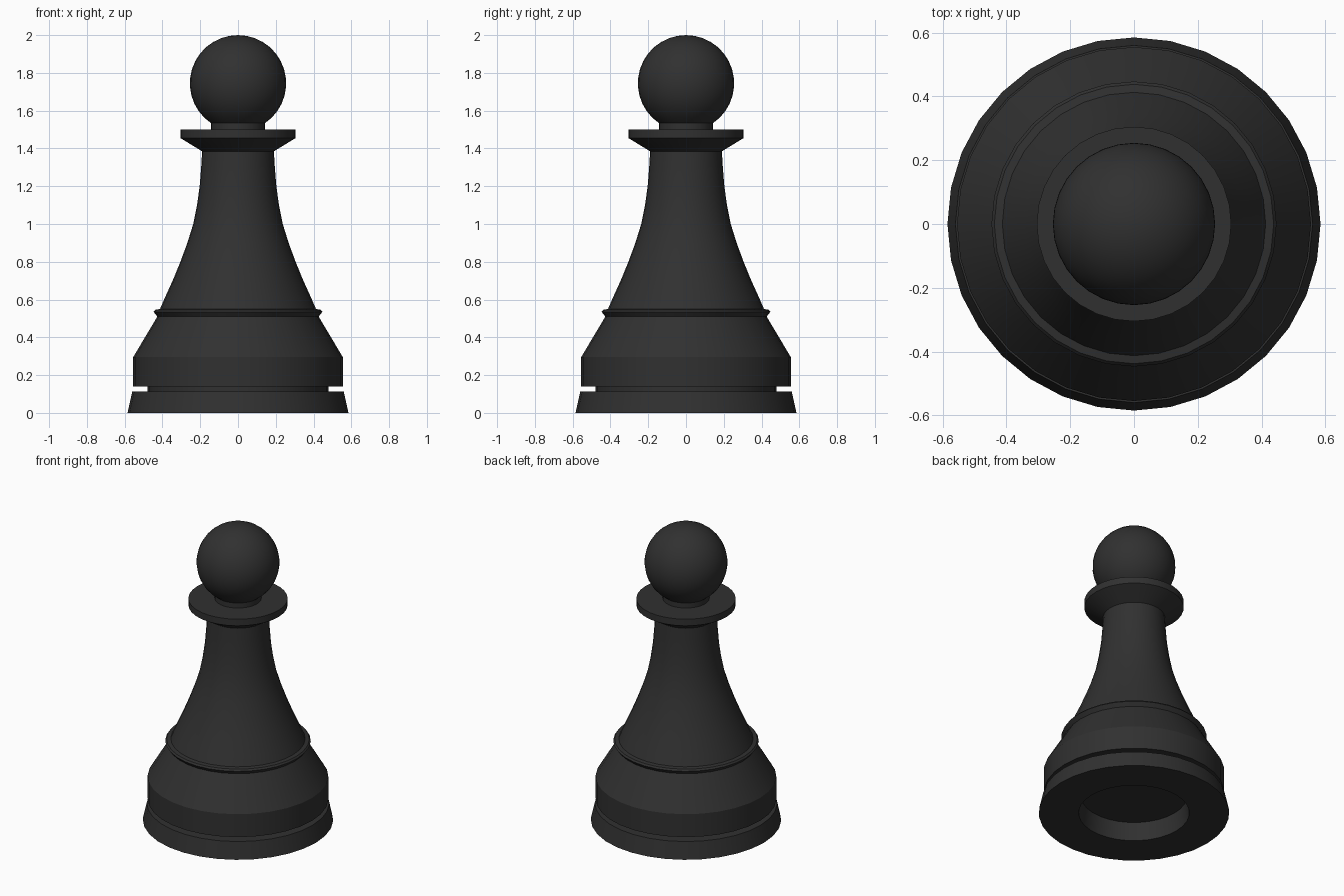
import bpy
import math

if "Cube" in bpy.data.objects:
    bpy.data.objects.remove(bpy.data.objects["Cube"])

SIDES = 32

black = bpy.data.materials.new("matte_black")
black.diffuse_color = (0.03, 0.03, 0.03, 1)
black.use_nodes = True
black.node_tree.nodes["Principled BSDF"].inputs["Base Color"].default_value = black.diffuse_color


def lathe(name, profile):
    """Revolve (radius, height) points around z; radius 0 makes a pole."""
    verts, rings, faces = [], [], []
    for r, z in profile:
        start = len(verts)
        count = 1 if r == 0 else SIDES
        for i in range(count):
            a = 2 * math.pi * i / SIDES
            verts.append((r * math.cos(a), r * math.sin(a), z))
        rings.append([start + i % count for i in range(SIDES)])
    for low, high in zip(rings, rings[1:]):
        for i in range(SIDES):
            j = (i + 1) % SIDES
            quad = [low[i], low[j], high[j], high[i]]
            faces.append(list(dict.fromkeys(quad)))
    mesh = bpy.data.meshes.new(name)
    mesh.from_pydata(verts, [], faces)
    mesh.materials.append(black)
    obj = bpy.data.objects.new(name, mesh)
    bpy.context.collection.objects.link(obj)
    bpy.ops.object.select_all(action='DESELECT')
    obj.select_set(True)
    bpy.context.view_layer.objects.active = obj
    bpy.ops.object.shade_smooth_by_angle(angle=math.radians(30))
    return obj


# Foot with the hollow underneath and the groove above
lathe("foot", [(0, 0.12), (0.325, 0.12), (0.34, 0), (0.585, 0),
               (0.56, 0.112), (0.48, 0.112), (0.48, 0.14)])

# Heavy base drum with sloped shoulder
lathe("base_drum", [(0.48, 0.14), (0.555, 0.14), (0.555, 0.295), (0.427, 0.51)])

# Thin ring at the bottom of the stem
lathe("stem_ring", [(0.427, 0.51), (0.447, 0.535), (0.438, 0.546), (0.413, 0.55)])

# Flared stem
lathe("stem", [(0.413, 0.55), (0.387, 0.61), (0.346, 0.70), (0.305, 0.80),
               (0.268, 0.90), (0.237, 1.00), (0.217, 1.10), (0.203, 1.20),
               (0.195, 1.30), (0.19, 1.385)])

# Collar and neck
lathe("collar", [(0.19, 1.385), (0.305, 1.455), (0.305, 1.5),
                 (0.143, 1.5), (0.143, 1.535)])

# Ball head, starting where the neck meets it
R, CZ, STEPS = 0.255, 1.745, 14
a0 = -math.acos(0.143 / R)
arc = [a0 + (math.pi / 2 - a0) * i / STEPS for i in range(STEPS)]
lathe("head", [(R * math.cos(a), CZ + R * math.sin(a)) for a in arc] + [(0, CZ + R)])
